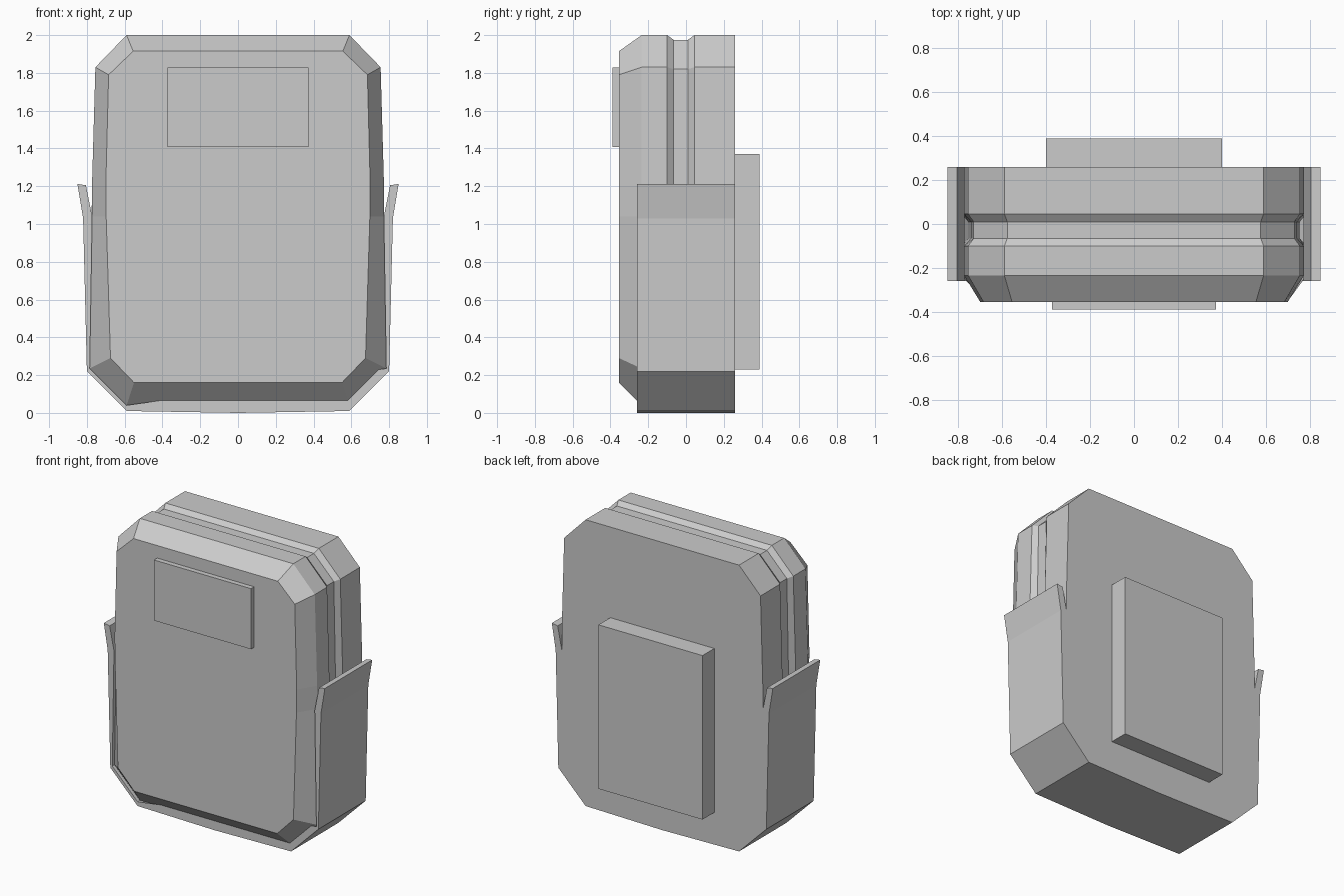
import bpy, bmesh

if "Cube" in bpy.data.objects:
    bpy.data.objects.remove(bpy.data.objects["Cube"])


def loft(name, rings):
    """Join closed (x, z) outlines placed at successive y depths, capping both ends."""
    bm = bmesh.new()
    loops = [[bm.verts.new((x, y, z)) for x, z in pts] for y, pts in rings]
    n = len(loops[0])
    for a, b in zip(loops, loops[1:]):
        for i in range(n):
            j = (i + 1) % n
            bm.faces.new((a[i], a[j], b[j], b[i]))
    caps = [bm.faces.new(loops[0]), bm.faces.new(loops[-1])]
    bmesh.ops.triangulate(bm, faces=caps)
    bmesh.ops.recalc_face_normals(bm, faces=bm.faces)
    bmesh.ops.dissolve_limit(bm, angle_limit=0.0005, verts=[], edges=bm.edges)
    mesh = bpy.data.meshes.new(name)
    bm.to_mesh(mesh)
    bm.free()
    obj = bpy.data.objects.new(name, mesh)
    bpy.context.collection.objects.link(obj)
    return obj


def mirrored(half):
    """Close a right-hand outline with its left-hand mirror."""
    return half + [(-x, z) for x, z in reversed(half)]


def panel(name, w, y0, y1, z0, z1):
    rect = mirrored([(w, z1), (w, z0)])
    return loft(name, [(y0, rect), (y1, rect)])


# Main bag: chamfered front and a zip groove running over the top and sides
outer = [(0.59, 2.0), (0.755, 1.83), (0.773, 1.2), (0.772, 1.04), (0.785, 0.235), (0.59, 0.04)]
front = [(0.555, 1.915), (0.685, 1.79), (0.70, 1.2), (0.698, 1.04), (0.675, 0.29), (0.55, 0.16)]
groove = [(0.577, 1.975), (0.73, 1.82), (0.742, 1.2), (0.74, 1.04), (0.755, 0.25), (0.577, 0.065)]
O, F, G = mirrored(outer), mirrored(front), mirrored(groove)
loft("bag_body", [(-0.355, F), (-0.235, O), (-0.10, O), (-0.065, G),
                  (0.01, G), (0.045, O), (0.26, O)])

# Wrap-around base with flared side pockets
half_out = [(0.805, 1.205), (0.85, 1.212), (0.82, 1.03), (0.80, 0.22), (0.59, 0.01)]
inner = [(0.59, 0.04), (0.785, 0.235), (0.772, 1.04)]
wrap = (half_out + [(0, 0)] + [(-x, z) for x, z in reversed(half_out)]
        + [(-x, z) for x, z in reversed(inner)] + inner)
loft("side_pocket_wrap", [(-0.26, wrap), (0.26, wrap)])

# Front patch and back pad
panel("front_patch", 0.373, -0.39, -0.35, 1.407, 1.828)
panel("back_pad", 0.40, 0.25, 0.39, 0.23, 1.37)
